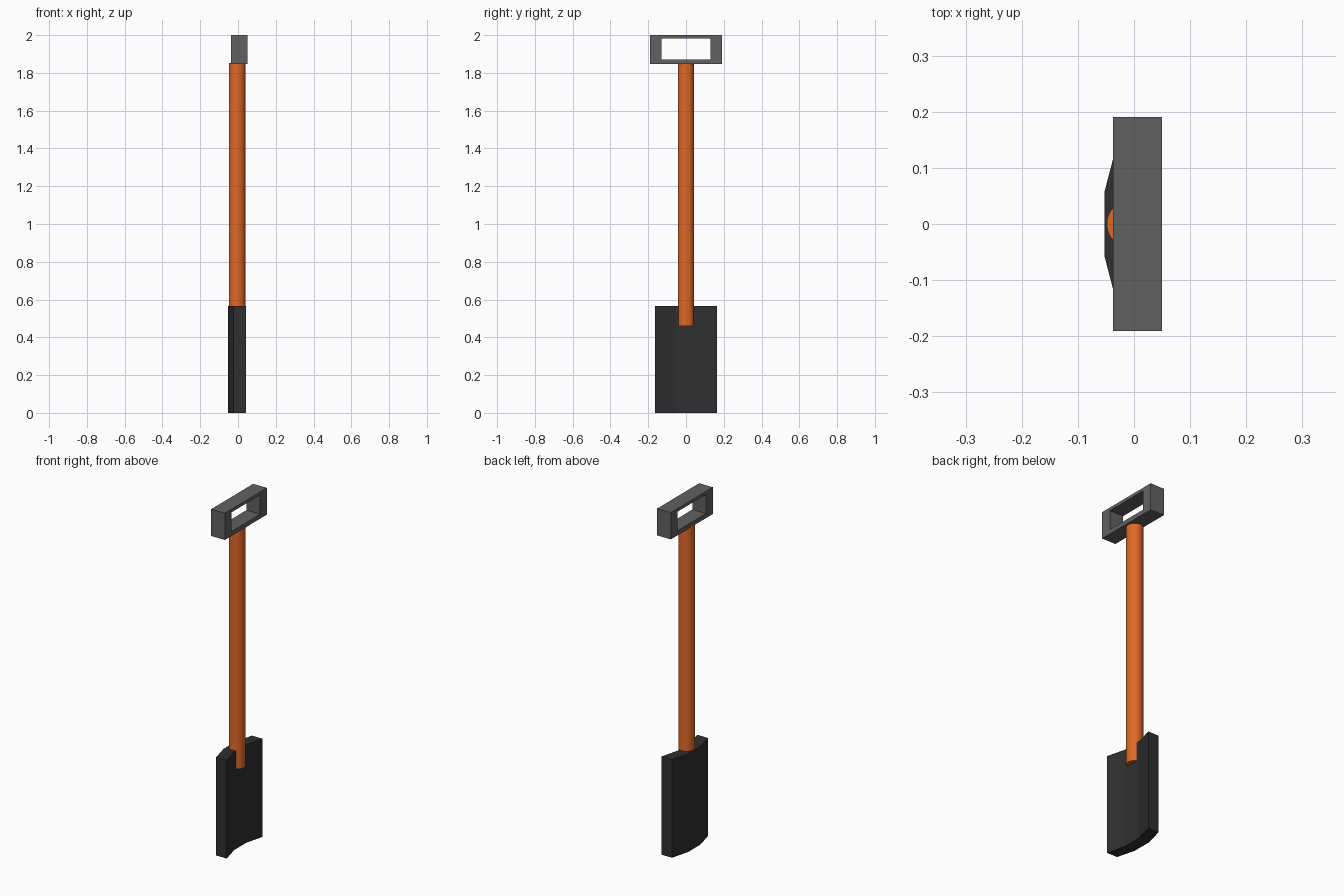
import bpy, bmesh, math

if "Cube" in bpy.data.objects:
    bpy.data.objects.remove(bpy.data.objects["Cube"])


def material(name, rgb):
    m = bpy.data.materials.new(name)
    m.diffuse_color = (*rgb, 1.0)
    m.use_nodes = True
    m.node_tree.nodes["Principled BSDF"].inputs["Base Color"].default_value = m.diffuse_color
    return m


def finish(name, bm, mat):
    bmesh.ops.recalc_face_normals(bm, faces=bm.faces)
    me = bpy.data.meshes.new(name)
    bm.to_mesh(me)
    bm.free()
    me.materials.append(mat)
    ob = bpy.data.objects.new(name, me)
    bpy.context.collection.objects.link(ob)
    return ob


orange = material("orange wood", (0.75, 0.14, 0.021))
grey = material("grey grip", (0.12, 0.12, 0.12))
dark = material("dark metal", (0.029, 0.029, 0.029))

# Blade: three-facet curved plate, extruded upwards
back = [(-0.025, -0.163), (-0.053, -0.056), (-0.053, 0.056), (-0.025, 0.163)]
front = [(x + 0.067, y) for x, y in back]
bm = bmesh.new()
rows = [[[bm.verts.new((x, y, z)) for x, y in side] for z in (0.0, 0.565)]
        for side in (back, front)]
for i in range(3):
    (b0, b1), (f0, f1) = rows
    for p, q in ((b0, b1), (f0, f1), (b0, f0), (b1, f1)):
        bm.faces.new((p[i], p[i + 1], q[i + 1], q[i]))
for i in (0, 3):
    bm.faces.new((b0[i], b1[i], f1[i], f0[i]))
finish("blade", bm, dark)

# Shaft: round pole sunk into the blade
bpy.ops.mesh.primitive_cylinder_add(vertices=32, radius=0.0435, depth=1.392,
                                    location=(-0.005, 0, 0.46 + 0.696))
shaft = bpy.context.object
shaft.name = "shaft"
shaft.data.materials.append(orange)
bpy.ops.object.shade_smooth_by_angle(angle=math.radians(40))

# Grip: rectangular frame with a hand hole
def rect(bm, x, y, z0, z1):
    return [bm.verts.new((x, sy * y, z))
            for sy, z in ((-1, z0), (1, z0), (1, z1), (-1, z1))]


bm = bmesh.new()
loops = [rect(bm, -0.037, 0.191, 1.846, 2.0), rect(bm, 0.05, 0.191, 1.846, 2.0),
         rect(bm, 0.05, 0.13, 1.872, 1.982), rect(bm, -0.037, 0.13, 1.872, 1.982)]
for k in range(4):
    p, q = loops[k], loops[(k + 1) % 4]
    for i in range(4):
        j = (i + 1) % 4
        bm.faces.new((p[i], p[j], q[j], q[i]))
finish("grip", bm, grey)
